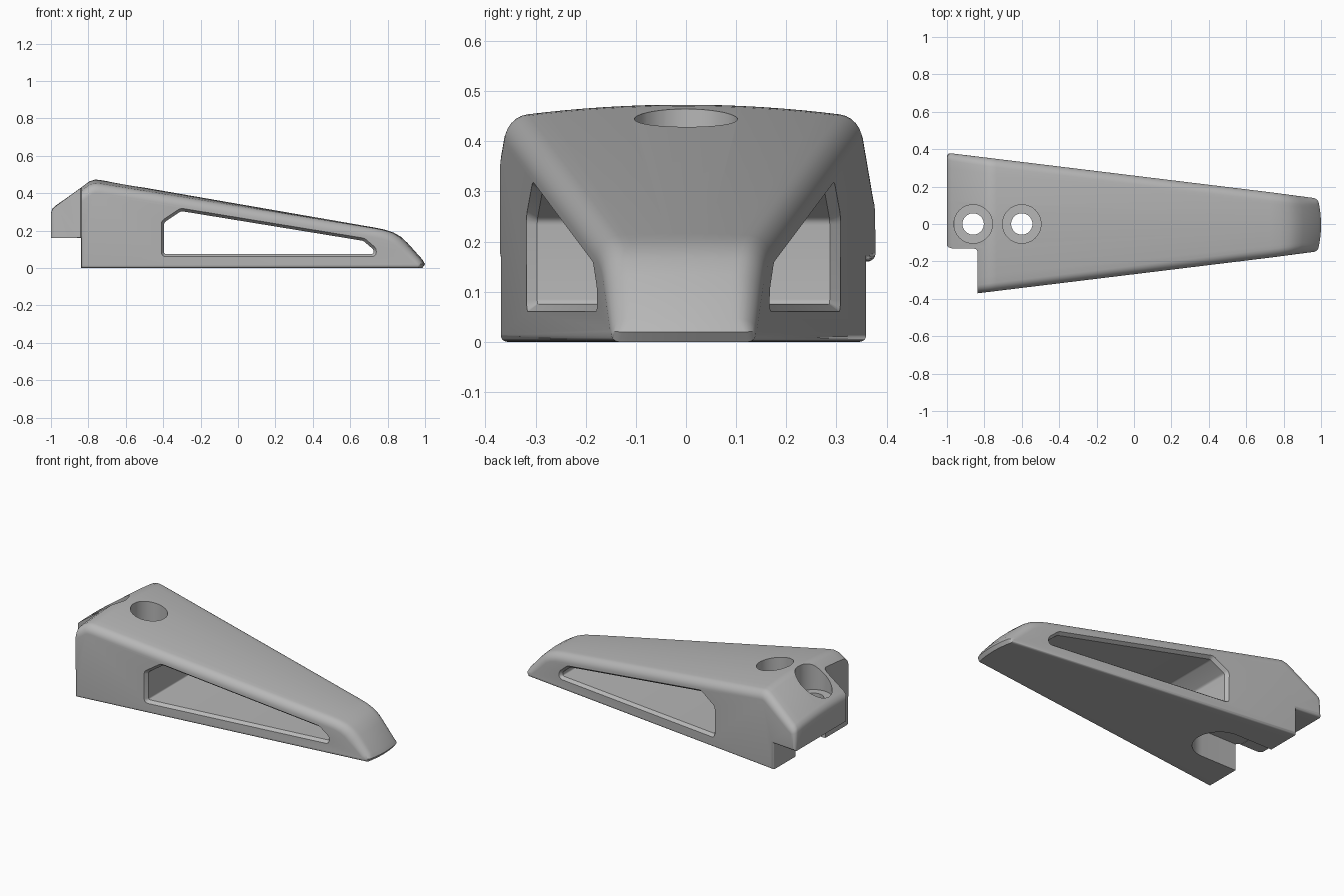
import bpy, bmesh, math
from mathutils import Vector

if "Cube" in bpy.data.objects:
    bpy.data.objects.remove(bpy.data.objects["Cube"], do_unlink=True)

grey = bpy.data.materials.new("plain_grey")
grey.use_nodes = True
tone = (0.47, 0.47, 0.47, 1)
grey.diffuse_color = tone
grey.node_tree.nodes["Principled BSDF"].inputs["Base Color"].default_value = tone

MID = -0.005                      # centre line in y


def half_width(x):
    return 0.366 - 0.122 * (x + 0.84)


def miters(pts):
    """Outward mitre vectors of a counter-clockwise outline."""
    out = []
    for i, p in enumerate(pts):
        a = (p - pts[i - 1]).normalized()
        b = (pts[(i + 1) % len(pts)] - p).normalized()
        n1, n2 = Vector((a.y, -a.x)), Vector((b.y, -b.x))
        out.append((n1 + n2) / (1 + n1.dot(n2)))
    return out


def round_corners(pts, r, steps=4):
    out = []
    for i, p in enumerate(pts):
        a = p + (pts[i - 1] - p).normalized() * r
        b = p + (pts[(i + 1) % len(pts)] - p).normalized() * r
        for k in range(steps + 1):
            t = k / steps
            out.append(a * (1 - t) ** 2 + p * 2 * t * (1 - t) + b * t * t)
    return out


def loft(name, rings):
    """Closed solid through a row of matching outlines."""
    bm = bmesh.new()
    rows = [[bm.verts.new(c) for c in ring] for ring in rings]
    n = len(rows[0])
    for a, b in zip(rows, rows[1:]):
        for i in range(n):
            j = (i + 1) % n
            bm.faces.new((a[i], a[j], b[j], b[i]))
    bm.faces.new(list(reversed(rows[0])))
    bm.faces.new(rows[-1])
    bm.normal_update()
    if bm.calc_volume(signed=True) < 0:
        bmesh.ops.reverse_faces(bm, faces=bm.faces[:])
    mesh = bpy.data.meshes.new(name)
    bm.to_mesh(mesh)
    bm.free()
    mesh.materials.append(grey)
    obj = bpy.data.objects.new(name, mesh)
    bpy.context.collection.objects.link(obj)
    return obj


def prism(name, outline, z0, z1):
    return loft(name, [[(x, y, z) for x, y in outline] for z in (z0, z1)])


def circle(x, y, r, n=48):
    return [(x + r * math.cos(math.tau * k / n), y + r * math.sin(math.tau * k / n))
            for k in range(n)]


def volume(obj):
    bpy.context.view_layer.update()
    bm = bmesh.new()
    bm.from_object(obj, bpy.context.evaluated_depsgraph_get())
    size = bm.calc_volume()
    bm.free()
    return size


def carve(obj, cutter):
    """Cut with the first solver that leaves a sound solid."""
    cutter.hide_render = True
    before = volume(obj)
    mod = obj.modifiers.new(cutter.name, "BOOLEAN")
    mod.operation, mod.object = "DIFFERENCE", cutter
    for solver in ("MANIFOLD", "EXACT", "FLOAT"):
        mod.solver = solver
        if 0.5 * before < volume(obj) < before:
            bpy.ops.object.modifier_apply(modifier=mod.name)
            break
    else:
        obj.modifiers.remove(mod)
    bpy.data.objects.remove(cutter, do_unlink=True)


# Side profile: x, z, edge radius, whether crowned
profile = [
    (-0.84, 0, .015, 0), (0.985, 0, .015, 0), (1.0, 0.02, .02, 0),
    (0.985, 0.046, .035, 0), (0.905, 0.135, .045, 1), (0.87, 0.167, .045, 1),
    (0.83, 0.19, .045, 1), (0.78, 0.206, .045, 1), (0.73, 0.216, .045, 1),
    (-0.735, 0.470, .045, 1), (-0.765, 0.473, .045, 1), (-0.795, 0.464, .045, 1),
    (-0.975, 0.333, .04, 1), (-0.992, 0.318, .035, 1), (-1.0, 0.295, .03, 1),
    (-1.0, 0.16, .02, 0), (-0.84, 0.16, .015, 0),
]
points = [Vector(p[:2]) for p in profile]
outward = miters(points)

# Columns across the body: rounded edge, crowned middle, rounded edge
ROUND = 6
columns = [(-1, math.pi / 2 * k / ROUND) for k in range(ROUND, 0, -1)]
columns += [(-1 + k / 8, 0) for k in range(17)]
columns += [(1, math.pi / 2 * k / ROUND) for k in range(1, ROUND + 1)]
rings = []
for t, angle in columns:
    ring = []
    for p, m, (_, _, r, crowned) in zip(points, outward, profile):
        q = p - m * r * (1 - math.cos(angle))
        y = t * (half_width(q.x) - r + r * math.sin(angle))
        z = q.y - 0.2 * y * y * crowned
        x = q.x - 0.9 * y * y * max(0, (q.x - 0.75) / 0.25)
        ring.append((x, y + MID, z))
    rings.append(ring)
body = loft("wedge_body", rings)
bpy.context.view_layer.objects.active = body

# Side window running right through, flared at both side faces
opening = [Vector(c) for c in ((-.395, .075), (.725, .075), (.725, .098),
                               (.67, .145), (-.304, .304), (-.395, .243))]
opening = round_corners(opening, 0.01)
flare = miters(opening)


def window_ring(side, depth, grow):
    ring = []
    for p, m in zip(opening, flare):
        q = p + m * grow
        ring.append((q.x, side * (half_width(q.x) + depth) + MID, q.y))
    return ring


carve(body, loft("window_cutter", [
    window_ring(-1, 0.01, 0.023), window_ring(-1, -0.02, 0),
    window_ring(1, -0.02, 0), window_ring(1, 0.01, 0.023)]))

# Notch in the rear corner
notch = [(-1.2, -0.6), (-0.836, -0.6), (-0.836, -0.15), (-0.842, -0.136),
         (-0.86, -0.13), (-0.975, -0.13), (-0.99, -0.125), (-1.01, -0.105), (-1.2, -0.105)]
carve(body, prism("corner_notch_cutter", notch, -0.2, 0.8))

# Round-ended slot in the underside
R, SX = 0.147, -0.6
arc = [(SX + R * math.cos(a), R * math.sin(a))
       for a in [math.pi * (k / 24 - 0.5) for k in range(25)]]
slot = [(-0.86, -R)] + arc + [(-0.86, R)]
carve(body, prism("underside_slot_cutter", slot, -0.2, 0.162))

# Two counterbored screw holes
for x in (-0.86, -0.6):
    carve(body, prism("counterbore_cutter", circle(x, 0, 0.103), 0.31, 0.8))
    carve(body, prism("screw_hole_cutter", circle(x, 0, 0.057), -0.1, 0.5))

bpy.ops.object.select_all(action="DESELECT")
body.select_set(True)
bpy.ops.object.shade_smooth_by_angle(angle=math.radians(32))
